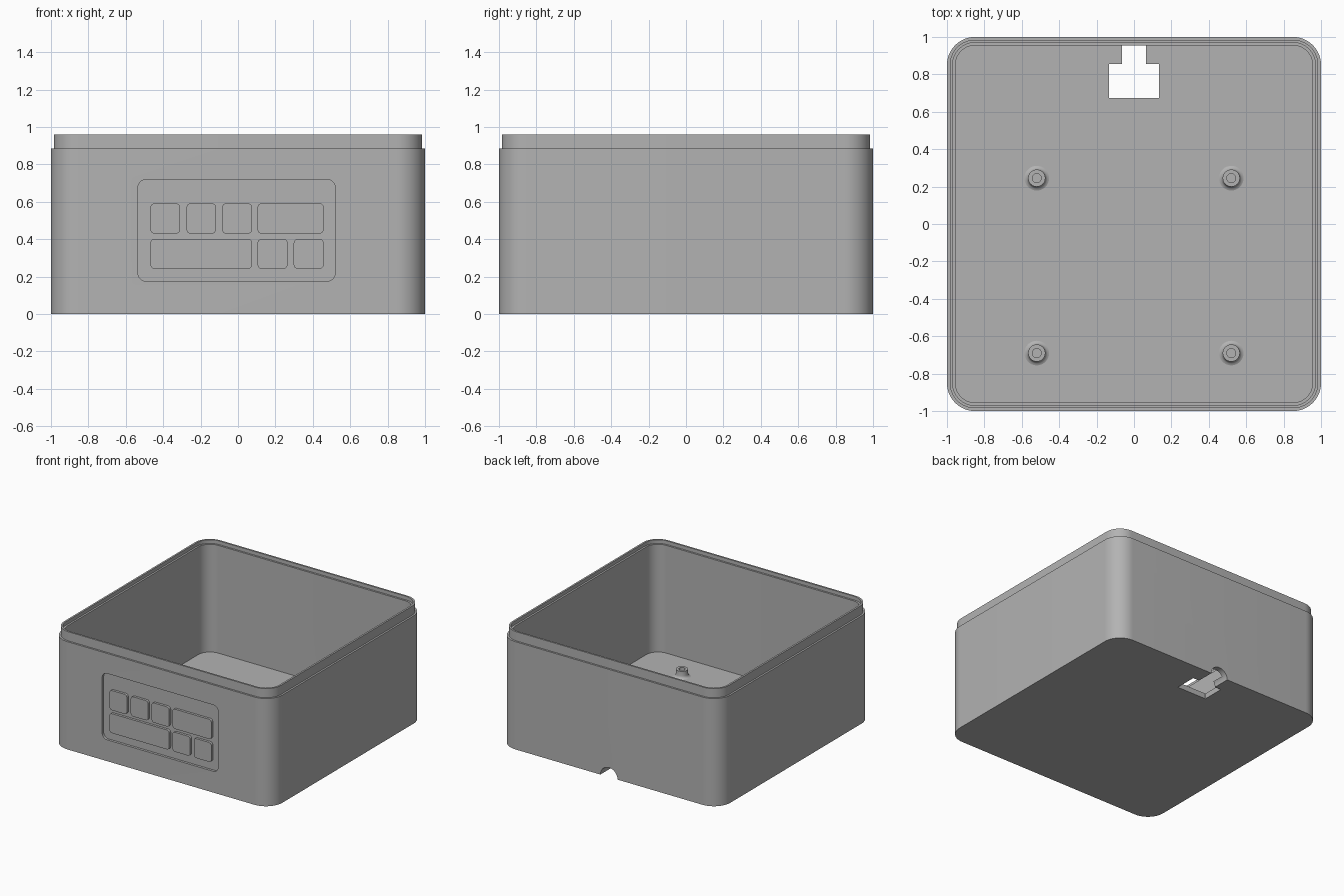
import bpy, bmesh
from math import cos, sin, pi, radians
from mathutils import Matrix

if "Cube" in bpy.data.objects:
    bpy.data.objects.remove(bpy.data.objects["Cube"])

grey = bpy.data.materials.new("plain grey")
grey.use_nodes = True
colour = (0.45, 0.45, 0.45, 1)
grey.diffuse_color = colour
grey.node_tree.nodes["Principled BSDF"].inputs["Base Color"].default_value = colour


def rounded_rect(hx, hy, r, steps=10):
    """Counter-clockwise outline of a rounded rectangle."""
    points = []
    for quarter, (sx, sy) in enumerate([(1, 1), (-1, 1), (-1, -1), (1, -1)]):
        for i in range(steps + 1):
            a = (quarter + i / steps) * pi / 2
            points.append((sx * (hx - r) + r * cos(a), sy * (hy - r) + r * sin(a)))
    return points


def loft(name, rings, matrix=Matrix()):
    """Closed solid through matching rings of (outline, height)."""
    bm = bmesh.new()
    loops = [[bm.verts.new((x, y, z)) for x, y in outline] for outline, z in rings]
    for low, high in zip(loops, loops[1:]):
        for i in range(len(low)):
            j = (i + 1) % len(low)
            bm.faces.new((low[i], low[j], high[j], high[i]))
    bm.faces.new(loops[0][::-1])
    bm.faces.new(loops[-1])
    bm.transform(matrix)
    bmesh.ops.recalc_face_normals(bm, faces=bm.faces)
    mesh = bpy.data.meshes.new(name)
    bm.to_mesh(mesh)
    bm.free()
    mesh.materials.append(grey)
    obj = bpy.data.objects.new(name, mesh)
    bpy.context.collection.objects.link(obj)
    return obj


def select(obj):
    bpy.ops.object.select_all(action='DESELECT')
    obj.select_set(True)
    bpy.context.view_layer.objects.active = obj


def smooth(obj):
    select(obj)
    bpy.ops.object.shade_smooth_by_angle(angle=radians(30))


def cut(target, cutter):
    select(target)
    mod = target.modifiers.new("cut", 'BOOLEAN')
    mod.operation, mod.solver, mod.object = 'DIFFERENCE', 'EXACT', cutter
    bpy.ops.object.modifier_apply(modifier=mod.name)
    bpy.data.objects.remove(cutter)


def front_plate(name, x0, x1, z0, z1, r, y_front, y_back):
    """Rounded plate standing in the xz plane."""
    outline = rounded_rect((x1 - x0) / 2, (z1 - z0) / 2, r, 6)
    place = Matrix.Translation(((x0 + x1) / 2, 0, (z0 + z1) / 2)) @ Matrix.Rotation(pi / 2, 4, 'X')
    return loft(name, [(outline, -y_back), (outline, -y_front)], place)


# Open box: outer wall, stepped lip, inner ledge, inner wall and floor
FLOOR = 0.045
section = [(1, 0), (1, 0.885), (0.985, 0.885), (0.985, 0.96), (0.97, 0.96),
           (0.97, 0.93), (0.955, 0.93), (0.955, FLOOR)]
box = loft("box_shell", [(rounded_rect(h, h, h - 0.85, 14), z) for h, z in section])

# Cable opening: rectangular hole in the floor and a round channel through the back
hole = rounded_rect(0.135, 0.09, 0.001, 1)
cut(box, loft("floor_hole", [(hole, -0.1), (hole, 0.2)], Matrix.Translation((0, 0.765, 0))))
circle = [(0.078 * cos(2 * pi * i / 40), 0.078 * sin(2 * pi * i / 40)) for i in range(40)]
cut(box, loft("cable_channel", [(circle, -1.1), (circle, -0.8)], Matrix.Rotation(pi / 2, 4, 'X')))

# Recessed panel on the front
RECESS = -0.98
cut(box, front_plate("panel_recess", -0.535, 0.52, 0.175, 0.72, 0.045, -1.1, RECESS))
smooth(box)

# Raised buttons in two rows
rows = [(0.43, 0.592, [(-0.468, -0.31), (-0.275, -0.118), (-0.085, 0.075), (0.105, 0.458)]),
        (0.242, 0.402, [(-0.468, 0.075), (0.105, 0.265), (0.298, 0.458)])]
for r, (z0, z1, spans) in enumerate(rows):
    for n, (x0, x1) in enumerate(spans):
        smooth(front_plate(f"button_{r + 1}_{n + 1}", x0, x1, z0, z1, 0.022, -1, RECESS + 0.005))

# Screw posts with a flared foot and a blind hole
post = [(0.066, -0.005), (0.066, 0), (0.056, 0.004), (0.049, 0.012), (0.046, 0.022),
        (0.046, 0.06), (0.024, 0.06), (0.024, 0.005)]
for x in (-0.52, 0.52):
    for y in (-0.69, 0.245):
        rings = [([(r * cos(2 * pi * i / 32), r * sin(2 * pi * i / 32)) for i in range(32)], z)
                 for r, z in post]
        side = ("left" if x > 0 else "right") + ("_back" if y > 0 else "_front")
        smooth(loft(f"screw_post_{side}", rings, Matrix.Translation((x, y, FLOOR))))
